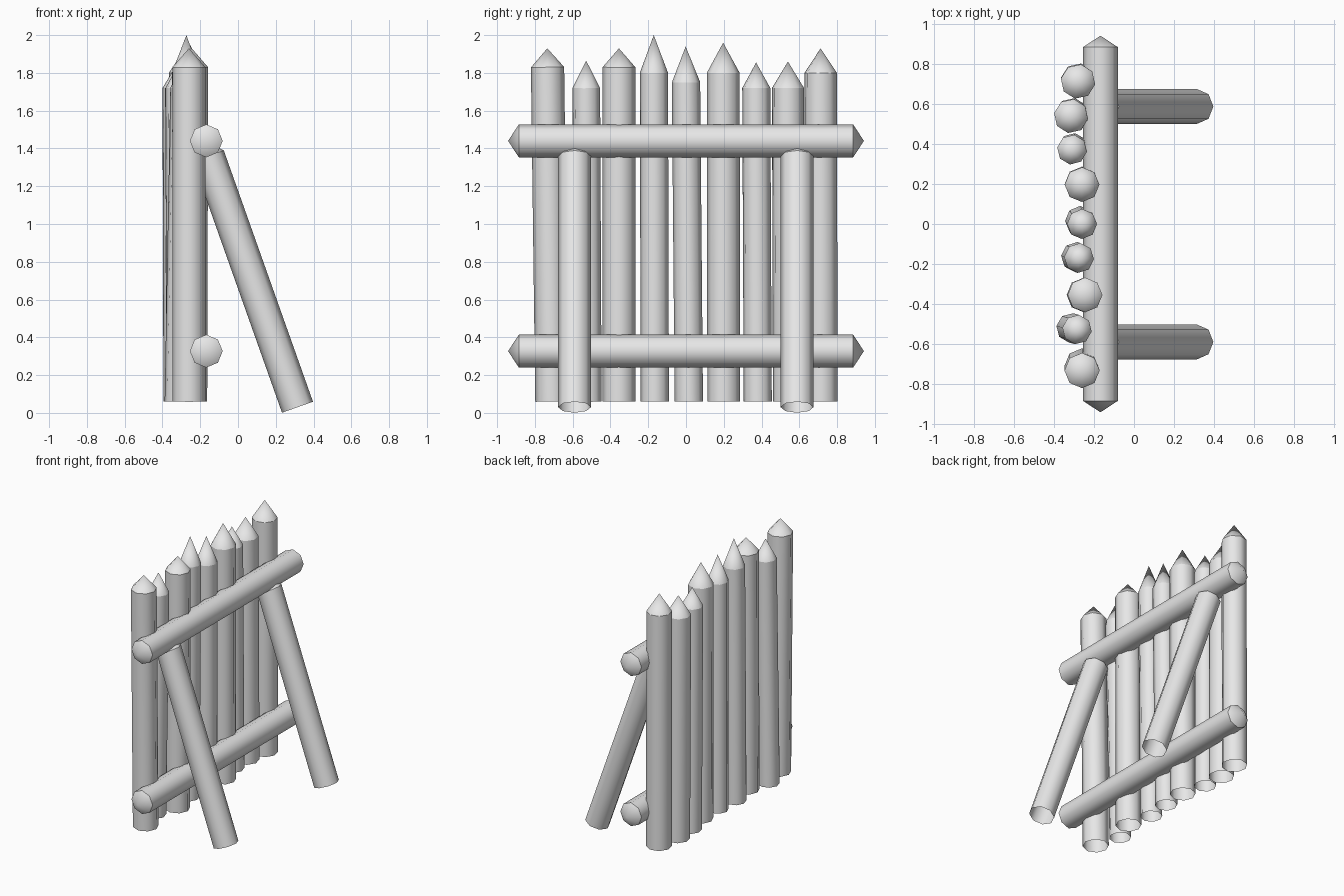
import bpy, bmesh, math
from mathutils import Vector

SIDES = 8

cube = bpy.data.objects.get("Cube")
if cube:
    bpy.data.objects.remove(cube, do_unlink=True)

wood = bpy.data.materials.new("pale_grey")
wood.use_nodes = True
wood.diffuse_color = (0.8, 0.8, 0.8, 1)
wood.node_tree.nodes["Principled BSDF"].inputs["Base Color"].default_value = (0.8, 0.8, 0.8, 1)


def log(name, start, end, radius, tip, start_tip=0, turn=0):
    """Octagonal log from start to end with a cone at the end; the start is open or pointed."""
    start, end = Vector(start), Vector(end)
    axis = (end - start).normalized()
    side = axis.cross(Vector((1, 0, 0))).normalized()
    other = side.cross(axis)
    bm = bmesh.new()

    def ring(centre):
        angles = [math.tau * i / SIDES + math.radians(turn) for i in range(SIDES)]
        return [bm.verts.new(centre + radius * (side * math.cos(a) + other * math.sin(a)))
                for a in angles]

    low, high = ring(start), ring(end)
    peak = bm.verts.new(end + axis * tip)
    base = bm.verts.new(start - axis * start_tip) if start_tip else None
    for i in range(SIDES):
        j = (i + 1) % SIDES
        bm.faces.new((low[i], low[j], high[j], high[i]))
        bm.faces.new((high[i], high[j], peak))
        if base:
            bm.faces.new((low[j], low[i], base))
    bmesh.ops.recalc_face_normals(bm, faces=bm.faces)
    # Smooth round the log, sharp where the points begin
    for f in bm.faces:
        f.smooth = True
    for rim in (low, high):
        for i in range(SIDES):
            bm.edges.get((rim[i], rim[(i + 1) % SIDES])).smooth = False
    mesh = bpy.data.meshes.new(name)
    bm.to_mesh(mesh)
    bm.free()
    mesh.materials.append(wood)
    bpy.context.collection.objects.link(bpy.data.objects.new(name, mesh))


# Upright stakes: bottom x, bottom y, top x, top y, shoulder height, tip height, radius, turn
stakes = [
    (-0.26, -0.71, -0.26, -0.733, 1.83, 1.93, 0.088, 0),
    (-0.315, -0.52, -0.285, -0.528, 1.72, 1.865, 0.074, 8),
    (-0.25, -0.355, -0.245, -0.355, 1.83, 1.93, 0.087, 0),
    (-0.29, -0.165, -0.275, -0.17, 1.80, 2.0, 0.075, 5),
    (-0.27, 0.015, -0.26, 0.0, 1.75, 1.94, 0.075, 0),
    (-0.26, 0.2, -0.26, 0.197, 1.80, 1.96, 0.087, 0),
    (-0.305, 0.38, -0.31, 0.372, 1.72, 1.855, 0.075, 8),
    (-0.31, 0.545, -0.315, 0.54, 1.72, 1.86, 0.086, 10),
    (-0.28, 0.717, -0.28, 0.713, 1.80, 1.93, 0.087, 10),
]
for n, (bx, by, tx, ty, shoulder, peak, r, turn) in enumerate(stakes, 1):
    log(f"stake_{n}", (bx, by, 0.06), (tx, ty, shoulder), r, peak - shoulder, turn=turn)

# Horizontal rails, pointed at both ends
for name, z in (("lower_rail", 0.327), ("upper_rail", 1.44)):
    log(name, (-0.168, -0.885, z), (-0.168, 0.885, z), 0.087, 0.057, start_tip=0.057)

# Slanted props with their points buried in the upper rail
for name, y in (("front_prop", -0.59), ("back_prop", 0.588)):
    log(name, (0.315, y, 0.03), (-0.157, y, 1.36), 0.087, 0.09)
